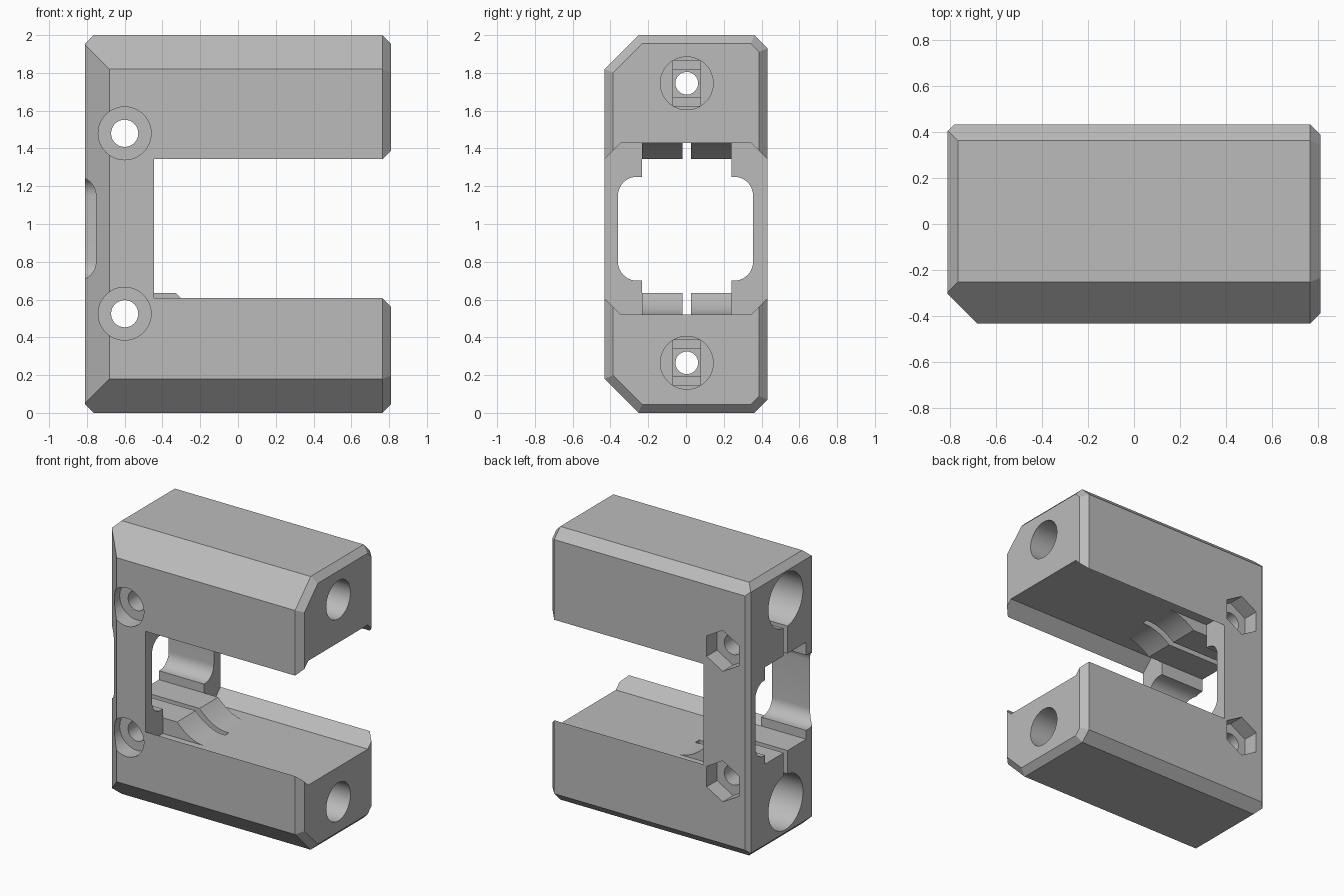
import bpy, bmesh, math
from mathutils import Vector, Matrix

cube = bpy.data.objects.get("Cube")
if cube:
    bpy.data.objects.remove(cube, do_unlink=True)

grey = bpy.data.materials.new("plain grey")
grey.use_nodes = True
COLOUR = (0.5, 0.5, 0.5, 1)
grey.diffuse_color = COLOUR
grey.node_tree.nodes["Principled BSDF"].inputs["Base Color"].default_value = COLOUR

HALF = Vector((0.81, 0.432, 1.0))
MID_Y = 0.004
BOLT_X = -0.6


def make_object(name, bm):
    bmesh.ops.recalc_face_normals(bm, faces=bm.faces[:])
    mesh = bpy.data.meshes.new(name)
    bm.to_mesh(mesh)
    bm.free()
    mesh.materials.append(grey)
    obj = bpy.data.objects.new(name, mesh)
    bpy.context.collection.objects.link(obj)
    return obj


def box(name, lo, hi):
    lo, hi = Vector(lo), Vector(hi)
    bm = bmesh.new()
    size = hi - lo
    matrix = Matrix.Translation((lo + hi) / 2) @ Matrix.Diagonal((*size, 1))
    bmesh.ops.create_cube(bm, size=1, matrix=matrix)
    return make_object(name, bm)


def prism(name, points, axis, start, end):
    """Extrude a closed profile: (y, z) along x, or (x, z) along y."""
    bm = bmesh.new()
    if axis == "X":
        place = lambda p, d: (d, p[0], p[1])
    else:
        place = lambda p, d: (p[0], d, p[1])
    face = bm.faces.new([bm.verts.new(place(p, start)) for p in points])
    ext = bmesh.ops.extrude_face_region(bm, geom=[face])["geom"]
    shift = Vector(place((0, 0), end - start))
    bmesh.ops.translate(bm, vec=shift, verts=[v for v in ext if isinstance(v, bmesh.types.BMVert)])
    return make_object(name, bm)


def ring(centre, radius, sides=48, turn=0.0):
    return [(centre[0] + radius * math.cos(turn + 2 * math.pi * i / sides),
             centre[1] + radius * math.sin(turn + 2 * math.pi * i / sides)) for i in range(sides)]


def rounded_rect(y0, y1, z0, z1, r, steps=10):
    corners = [(y1 - r, z1 - r), (y0 + r, z1 - r), (y0 + r, z0 + r), (y1 - r, z0 + r)]
    return [(cy + r * math.cos(a), cz + r * math.sin(a))
            for k, (cy, cz) in enumerate(corners)
            for a in [math.pi / 2 * (k + i / steps) for i in range(steps + 1)]]


def boolean(target, tool, operation="DIFFERENCE"):
    mod = target.modifiers.new(tool.name, "BOOLEAN")
    mod.operation, mod.solver, mod.object = operation, "EXACT", tool
    bpy.context.view_layer.objects.active = target
    bpy.ops.object.modifier_apply(modifier=mod.name)
    bpy.data.objects.remove(tool, do_unlink=True)


# Body block, trimmed by chamfer planes
bm = bmesh.new()
bmesh.ops.create_cube(bm, size=1, matrix=Matrix.Translation((0, 0, 1)) @ Matrix.Diagonal((*(HALF * 2), 1)))


def chamfer(normal, offset):
    """Trim with the plane normal . (x, y, z - 1) = offset."""
    n = Vector(normal)
    point = n * (offset / n.length_squared) + Vector((0, 0, 1))
    cut = bmesh.ops.bisect_plane(bm, geom=bm.verts[:] + bm.edges[:] + bm.faces[:],
                                 plane_co=point, plane_no=n, clear_outer=True)
    edges = [e for e in cut["geom_cut"] if isinstance(e, bmesh.types.BMEdge)]
    bmesh.ops.holes_fill(bm, edges=edges)


small, d = 0.045, math.sqrt(0.5)
front_c, back_c = HALF.y + HALF.z - 0.18, HALF.y + HALF.z - 0.07
for s in (-1, 1):
    chamfer((0, -1, s), front_c)
    chamfer((0, 1, s), back_c)
    chamfer((-1, 0, s), HALF.x + HALF.z - small)
    chamfer((1, 0, s), HALF.x + HALF.z - small)
    chamfer((1, s, 0), HALF.x + HALF.y - small)
    chamfer((1, -d, s * d), HALF.x + front_c * d - small)
    chamfer((1, d, s * d), HALF.x + back_c * d - small)
chamfer((-1, -1, 0), HALF.x + HALF.y - 0.13)
chamfer((-1, 1, 0), HALF.x + HALF.y - 0.03)
body = make_object("clamp_body", bm)

# Open channel between the two arms, flared at front and back
FLOOR, ROOF = 0.52, 1.43
profile = [(-0.345, FLOOR), (0.345, FLOOR), (0.545, FLOOR + 0.2), (0.545, ROOF - 0.2),
           (0.345, ROOF), (-0.345, ROOF), (-0.545, ROOF - 0.2), (-0.545, FLOOR + 0.2)]
boolean(body, prism("channel", profile, "X", -0.445, 1))

# Ramped pads on the channel floor and roof
PAD_LOW, PAD_HIGH = 0.635, 1.345
for base, top in ((FLOOR, PAD_LOW), (ROOF, PAD_HIGH)):
    sink = base - math.copysign(0.03, top - base)
    ramp = [(-0.33 + 0.22 * t / 10, base + (top - base) * (1 - t / 10) ** 2) for t in range(11)]
    pad = prism("ramp_pad", [(-0.5, sink), (-0.5, top)] + ramp + [(-0.11, sink)],
                "Y", MID_Y - 0.238, MID_Y + 0.238)
    boolean(body, pad, "UNION")

# Window through the end wall
boolean(body, prism("window", rounded_rect(-0.36, 0.355, 0.7, 1.25, 0.1), "X", -1, -0.44))
boolean(body, box("window_slot", (-1, MID_Y - 0.238, PAD_LOW), (-0.44, MID_Y + 0.238, PAD_HIGH)))

# Lengthwise bores: rod socket, screw hole, stepped screw head recess, clamp slit
for z, slit_end in ((0.265, 0.8), (1.745, 1.2)):
    axis = (MID_Y, z)
    boolean(body, prism("rod_socket", ring(axis, 0.2), "X", -1, -0.05))
    boolean(body, prism("screw_hole", ring(axis, 0.06, 32), "X", -0.2, 1))
    boolean(body, prism("head_recess", ring(axis, 0.14), "X", 0.35, 1))
    boolean(body, box("recess_step", (0.33, MID_Y - 0.072, z - 0.12), (0.4, MID_Y + 0.072, z + 0.12)))
    boolean(body, box("recess_square", (0.31, MID_Y - 0.072, z - 0.072), (0.4, MID_Y + 0.072, z + 0.072)))
    slit = [(-1, z), (-0.11, z), (-0.095, z), (-0.09, slit_end), (-1, slit_end)]
    boolean(body, prism("clamp_slit", slit, "Y", MID_Y - 0.022, MID_Y + 0.022))

# Cross bolts: through hole, round head recess at the front, hex nut pocket at the back
for z in (0.525, 1.48):
    axis = (BOLT_X, z)
    boolean(body, prism("bolt_hole", ring(axis, 0.072, 32), "Y", -1, 1))
    boolean(body, prism("bolt_recess", ring(axis, 0.14), "Y", -1, -HALF.y + 0.12))
    boolean(body, prism("nut_pocket", ring(axis, 0.15, 6, math.pi / 6), "Y", HALF.y - 0.12, 1))

body.data.materials.clear()
body.data.materials.append(grey)
for poly in body.data.polygons:
    poly.material_index = 0
bpy.context.view_layer.objects.active = body
body.select_set(True)
bpy.ops.object.shade_smooth_by_angle(angle=math.radians(25))
